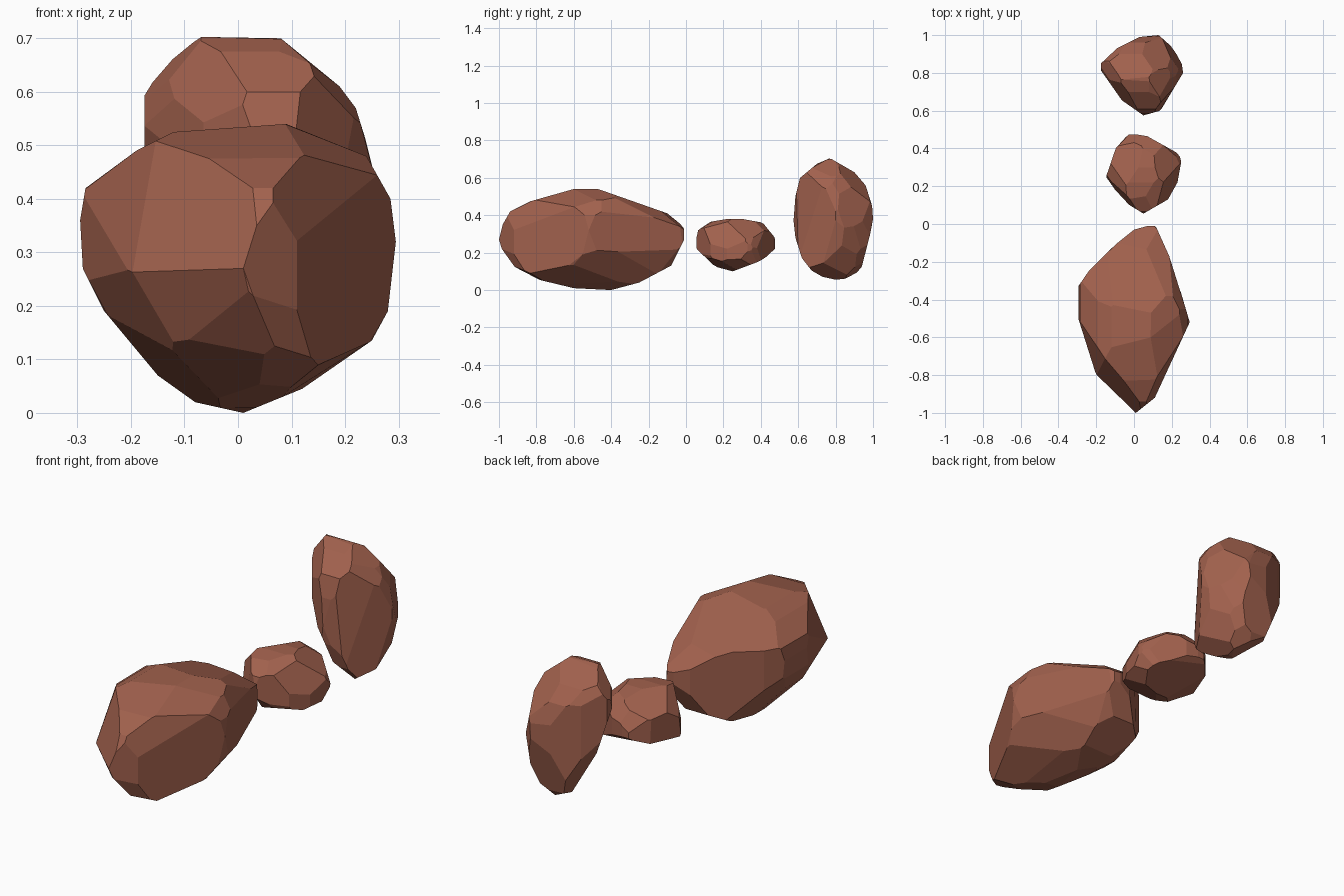
import bpy, bmesh
from math import radians, sin, cos
from mathutils import Vector
from mathutils.geometry import convex_hull_2d

mat = bpy.data.materials.new("brown_stone")
mat.diffuse_color = (0.36, 0.12, 0.075, 1)


def oblique(sx, sy, az, el, scale=1):
    """Right and up vectors of a slanted direction, with the pivot at mid height."""
    a, e = radians(az), radians(el)
    d = Vector((sx * sin(a) * cos(e), sy * cos(a) * cos(e), sin(e)))
    right = Vector((0, 0, 1)).cross(d).normalized()
    return right * scale, d.cross(right) * scale, Vector((0, 0, .3525))


O, X, Y, Z = Vector(), Vector((1, 0, 0)), Vector((0, 1, 0)), Vector((0, 0, 1))
VIEWS = {"front": (X, Z, O), "side": (Y, Z, O), "top": (X, Y, O),
         "slant_front": oblique(1, -1, 35, 25),
         "slant_back": oblique(-1, 1, 35, 25),
         "slant_below": oblique(1, 1, 42, -35, 1.112)}


def rock(name, **outlines):
    """Chisel a block along every edge of the outlines, then clean up the facets."""
    bm = bmesh.new()
    bmesh.ops.create_cube(bm, size=4)
    for view, pts in outlines.items():
        right, up, pivot = VIEWS[view]
        pts = [Vector(pts[i]) for i in convex_hull_2d(pts)]
        mid = sum(pts, Vector((0, 0))) / len(pts)
        for p, q in zip(pts, pts[1:] + pts[:1]):
            n = Vector((q.y - p.y, p.x - q.x))
            if n.dot(p - mid) < 0:
                n.negate()
            cut = bmesh.ops.bisect_plane(
                bm, geom=bm.verts[:] + bm.edges[:] + bm.faces[:], dist=1e-5,
                plane_co=pivot + right * p.x + up * p.y,
                plane_no=(right * n.x + up * n.y).normalized(), clear_outer=True)
            rim = [g for g in cut["geom_cut"]
                   if isinstance(g, bmesh.types.BMEdge) and g.is_boundary]
            if len(rim) > 2:
                bmesh.ops.contextual_create(bm, geom=rim)
    bmesh.ops.remove_doubles(bm, verts=bm.verts[:], dist=.012)
    verts = [v.co.copy() for v in bm.verts]
    bm.clear()
    for co in verts:
        bm.verts.new(co)
    res = bmesh.ops.convex_hull(bm, input=bm.verts[:])
    junk = {g for g in res["geom_interior"] + res["geom_unused"]
            if isinstance(g, bmesh.types.BMVert)}
    bmesh.ops.delete(bm, geom=list(junk), context='VERTS')
    bmesh.ops.dissolve_limit(bm, angle_limit=radians(8),
                             verts=bm.verts[:], edges=bm.edges[:])
    bmesh.ops.recalc_face_normals(bm, faces=bm.faces[:])
    me = bpy.data.meshes.new(name)
    bm.to_mesh(me)
    bm.free()
    me.materials.append(mat)
    bpy.context.collection.objects.link(bpy.data.objects.new(name, me))


# Large front boulder
rock("large_rock",
     front=[(-.12, .525), (.09, .54), (.24, .48), (.285, .4), (.295, .32), (.28, .19),
            (.25, .135), (.12, .045), (.01, 0), (-.08, .02), (-.15, .07),
            (-.25, .19), (-.29, .27), (-.295, .36), (-.285, .42), (-.19, .49)],
     side=[(-1, .27), (-.98, .35), (-.94, .42), (-.83, .475), (-.6, .54), (-.47, .54),
           (-.25, .46), (-.1, .41), (-.01, .34), (-.01, .27), (-.08, .13),
           (-.25, .04), (-.4, 0), (-.6, .01), (-.85, .07), (-.96, .14)],
     top=[(.01, -1), (.11, -.92), (.295, -.52), (.235, -.35), (.2, -.2), (.11, 0),
          (0, -.03), (-.1, -.11), (-.24, -.25), (-.295, -.33), (-.295, -.5), (-.2, -.8)],
     slant_front=[(-.62, -.31), (-.59, -.2), (-.53, -.05), (-.47, .02), (-.165, .055),
                  (.083, -.04), (.087, -.16), (-.005, -.32), (-.144, -.47),
                  (-.355, -.563), (-.47, -.54), (-.55, -.46)],
     slant_back=[(-.087, .083), (-.087, -.07), (.017, -.18), (.105, -.214),
                 (.205, -.214), (.323, -.18), (.51, -.026), (.62, .148),
                 (.515, .397), (.367, .428), (.066, .336)],
     slant_below=[(-.633, -.354), (-.524, -.048), (-.454, .03), (-.105, .022),
                  (.01, -.022), (.03, -.114), (.03, -.245), (-.105, -.397),
                  (-.38, -.51), (-.594, -.502), (-.633, -.42)])

# Small middle stone
rock("small_rock",
     side=[(.05, .25), (.065, .32), (.13, .365), (.22, .38), (.3, .38), (.41, .36),
           (.475, .28), (.475, .22), (.41, .16), (.25, .1), (.1, .14), (.055, .2)],
     top=[(.05, .055), (-.04, .11), (-.1, .17), (-.148, .25), (-.12, .33), (-.09, .42),
          (-.02, .48), (.07, .465), (.24, .37), (.25, .33), (.23, .22), (.18, .13)],
     slant_front=[(.03, .052), (.083, .105), (.293, .14), (.363, .087), (.406, -.057),
                  (.367, -.127), (.284, -.166), (.105, -.153), (.022, -.026)],
     slant_back=[(-.34, -.05), (-.288, -.03), (-.135, -.022), (-.057, -.04),
                 (-.022, -.2), (-.022, -.28), (-.157, -.314), (-.38, -.27), (-.406, -.17)],
     slant_below=[(-.057, .01), (.03, .148), (.148, .188), (.245, .17), (.306, .092),
                  (.306, -.026), (.27, -.08), (.114, -.118), (-.017, -.05)])

# Upright rear boulder
rock("tall_rock",
     front=[(-.175, .6), (-.11, .675), (-.065, .705), (.08, .7), (.19, .61), (.22, .57),
            (.245, .49), (.265, .4), (.22, .14), (.1, .055), (0, .055), (-.14, .12),
            (-.175, .35)],
     side=[(.575, .37), (.585, .28), (.62, .17), (.69, .08), (.8, .055), (.89, .065),
           (.94, .125), (.985, .3), (1, .38), (.995, .45), (.96, .56), (.9, .63),
           (.77, .705), (.7, .675), (.61, .6), (.585, .5)],
     top=[(.05, .575), (.14, .6), (.2, .7), (.26, .8), (.25, .87), (.2, .94), (.13, 1),
          (.03, .99), (-.09, .93), (-.175, .85), (-.175, .8), (-.1, .68)],
     slant_front=[(.306, .41), (.332, .54), (.393, .611), (.524, .58), (.62, .485),
                  (.69, .41), (.703, .258), (.672, .127), (.603, .013), (.511, -.03),
                  (.415, .044), (.306, .293)],
     slant_back=[(-.7, -.266), (-.664, -.079), (-.603, .026), (-.52, .074),
                 (-.384, .061), (-.323, -.07), (-.323, -.157), (-.39, -.354),
                 (-.498, -.524), (-.572, -.537), (-.638, -.485), (-.68, -.4)],
     slant_below=[(.27, .236), (.293, .5), (.362, .58), (.463, .59), (.585, .537),
                  (.633, .463), (.638, .332), (.56, .17), (.49, .083), (.376, .065),
                  (.3, .083), (.27, .15)])
